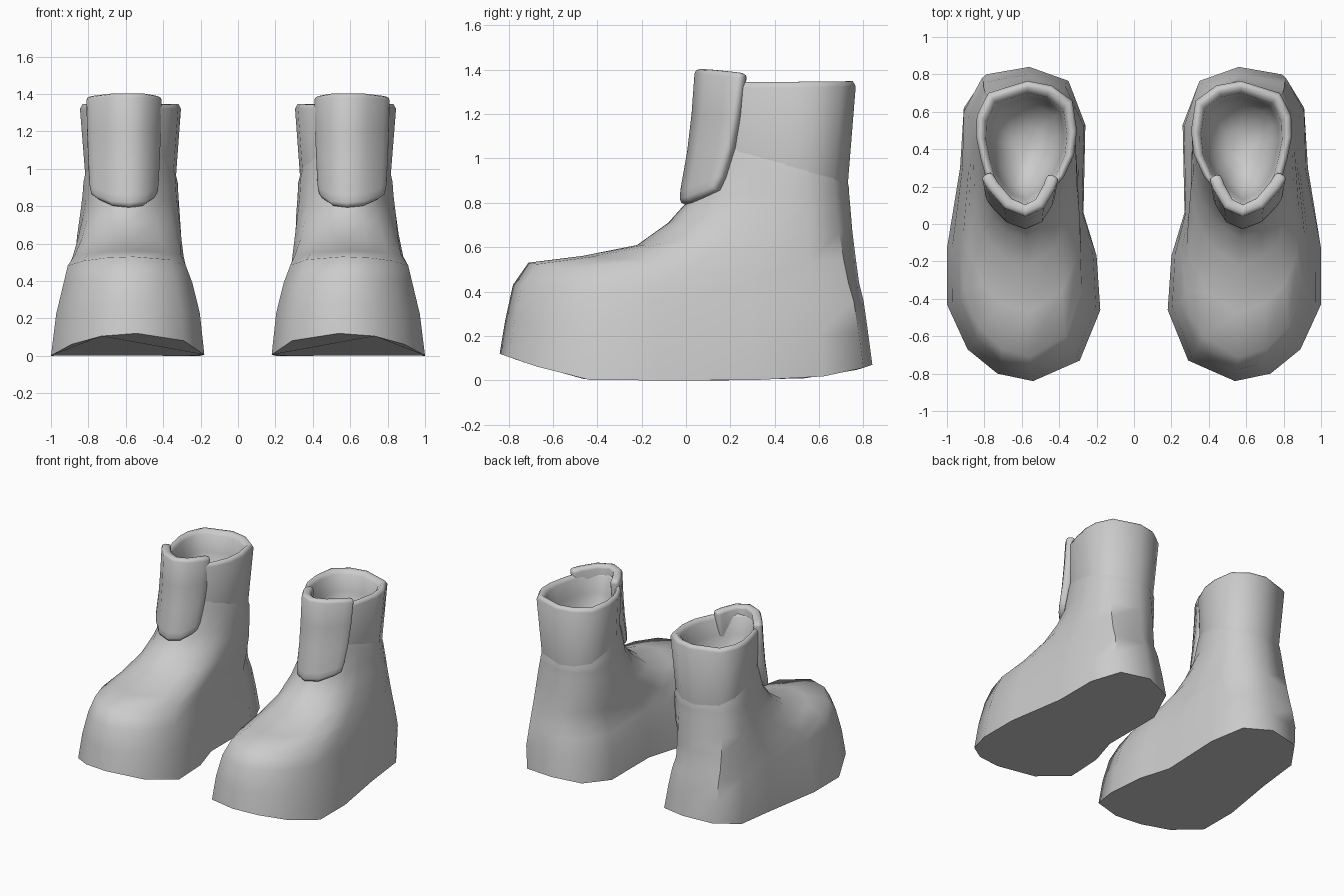
import bpy, bmesh, math

if "Cube" in bpy.data.objects:
    bpy.data.objects.remove(bpy.data.objects["Cube"])

grey = bpy.data.materials.new("light_grey")
grey.use_nodes = True
grey.diffuse_color = (0.6, 0.6, 0.6, 1)
grey.node_tree.nodes["Principled BSDF"].inputs["Base Color"].default_value = (0.6, 0.6, 0.6, 1)

# Plan outlines of the left boot, running from the toe round the outer side
SOLE = [(.54, -.84), (.73, -.80), (.89, -.67), (1.0, -.43), (1.0, -.13), (.93, .30),
        (.91, .62), (.79, .80), (.56, .84), (.35, .765), (.26, .53), (.27, .06),
        (.20, -.17), (.18, -.46), (.29, -.73)]
COLLAR = [(.58, .06), (.68, .10), (.74, .16), (.79, .24), (.82, .35), (.845, .47),
          (.84, .58), (.78, .70), (.57, .765), (.44, .74), (.33, .66), (.305, .5),
          (.32, .37), (.375, .25), (.46, .15)]

# Rings: x0, x1, y0, y1, z at front / middle / back, blend from sole to collar
BODY = [(.20, .975, -.815, .82, .27, .20, .22, .02),
        (.235, .94, -.78, .80, .43, .36, .36, .06),
        (.265, .922, -.71, .78, .53, .45, .44, .12),
        (.275, .896, -.47, .765, .56, .53, .55, .3),
        (.288, .872, -.22, .75, .61, .64, .67, .55),
        (.302, .85, -.08, .74, .71, .75, .79, .75),
        (.315, .834, .0, .735, .80, .85, .845, .9),
        (.322, .826, .04, .735, 1.03, .945, .865, 1),
        (.338, .81, .06, .722, 1.10, 1.015, .925, 1)]
CUFF = [(.336, .812, .065, .725, 1.0, .92, .83, 1),
        (.305, .845, .062, .765, 1.32, 1.32, 1.325, 1),
        (.318, .832, .072, .752, 1.345, 1.345, 1.348, 1),
        (.338, .812, .088, .728, 1.345, 1.345, 1.348, 1),
        (.358, .792, .105, .70, 1.32, 1.32, 1.32, 1),
        (.375, .775, .13, .68, 1.2, 1.2, 1.2, 1),
        (.41, .74, .18, .64, 1.05, 1.05, 1.05, 1),
        (.50, .65, .31, .51, .96, .96, .96, 1)]


def normalise(pts):
    xs, ys = zip(*pts)
    return [((x - min(xs)) / (max(xs) - min(xs)), (y - min(ys)) / (max(ys) - min(ys)))
            for x, y in pts]


def ring(x0, x1, y0, y1, zf, zm, zb, k):
    out = []
    for (a, b), (c, d) in zip(normalise(SOLE), normalise(COLLAR)):
        # The heel takes on the collar's shape sooner than the toe
        kk = k ** (1 - .75 * b)
        u, v = a + (c - a) * kk, b + (d - b) * k
        z = zf * (1 - v) * (1 - 2 * v) + zm * 4 * v * (1 - v) + zb * v * (2 * v - 1)
        out.append((x0 + (x1 - x0) * u, y0 + (y1 - y0) * v, z))
    return out


def sole_ring():
    # Toe and heel curl up from the ground
    return [(x, y, .12 * max(0, 1 - v / .25) ** 1.3 + .07 * max(0, (v - .55) / .45) ** 4)
            for (x, y), (_, v) in zip(SOLE, normalise(SOLE))]


def build(name, rows, side, smooth, closed=True, cap_first=False, cap_last=False, thickness=0):
    bm = bmesh.new()
    vs = [[bm.verts.new((side * x, y, z)) for x, y, z in r] for r in rows]
    n = len(rows[0])
    for r0, r1 in zip(vs, vs[1:]):
        for i in range(n if closed else n - 1):
            j = (i + 1) % n
            quad = (r0[i], r0[j], r1[j], r1[i])
            bm.faces.new(quad if side > 0 else quad[::-1])
    if cap_first:
        bm.faces.new(vs[0][::-1] if side > 0 else vs[0])
    if cap_last:
        bm.faces.new(vs[-1] if side > 0 else vs[-1][::-1])
    me = bpy.data.meshes.new(name)
    bm.to_mesh(me)
    bm.free()
    me.materials.append(grey)
    ob = bpy.data.objects.new(name, me)
    bpy.context.collection.objects.link(ob)
    bpy.ops.object.select_all(action='DESELECT')
    ob.select_set(True)
    bpy.context.view_layer.objects.active = ob
    if thickness:
        sol = ob.modifiers.new("thickness", 'SOLIDIFY')
        sol.thickness, sol.offset = thickness, -1
        bev = ob.modifiers.new("soft_edge", 'BEVEL')
        bev.width, bev.segments, bev.limit_method = .022, 2, 'ANGLE'
        bev.angle_limit = math.radians(60)
        bpy.ops.object.modifier_apply(modifier=sol.name)
        bpy.ops.object.modifier_apply(modifier=bev.name)
    bpy.ops.object.shade_smooth_by_angle(angle=math.radians(smooth))


# Front flap rows: centre z, edge z, front y, half width, depth
FLAP = [(.795, .86, -.03, .182, .16), (.86, .92, -.025, .194, .18), (1.03, 1.05, .005, .2, .19),
        (1.2, 1.2, .025, .206, .2), (1.405, 1.385, .04, .21, .21)]


def flap_rows():
    cols = [-1, -.85, -.5, 0, .5, .85, 1]
    return [[(.61 + w * u - .03 * (1 - u * u), y + d * abs(u) ** 2.2, zc + (ze - zc) * abs(u) ** 3)
             for u in cols] for zc, ze, y, w, d in FLAP]


for label, side in (("left", 1), ("right", -1)):
    build(label + "_boot_body", [sole_ring()] + [ring(*r) for r in BODY], side, 50, cap_first=True)
    build(label + "_boot_cuff", [ring(*r) for r in CUFF], side, 80, cap_last=True)
    build(label + "_front_flap", flap_rows(), side, 70, closed=False, thickness=.065)
